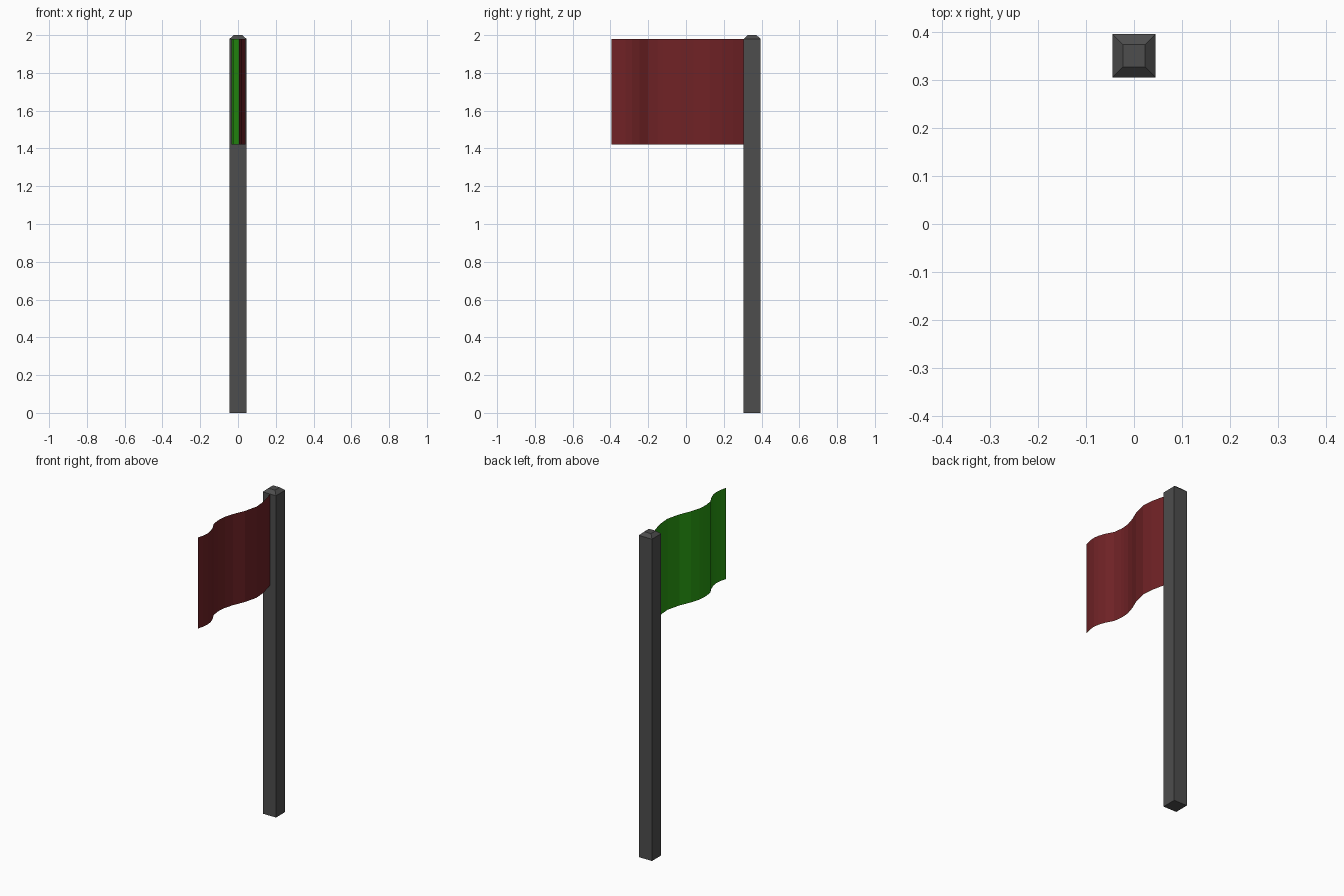
import bpy, bmesh

if "Cube" in bpy.data.objects:
    bpy.data.objects.remove(bpy.data.objects["Cube"])


def material(name, rgb):
    m = bpy.data.materials.new(name)
    m.diffuse_color = (*rgb, 1)
    m.use_nodes = True
    m.node_tree.nodes["Principled BSDF"].inputs["Base Color"].default_value = m.diffuse_color
    return m


def add_object(name, bm, mat):
    mesh = bpy.data.meshes.new(name)
    bm.to_mesh(mesh)
    bm.free()
    mesh.materials.append(mat)
    ob = bpy.data.objects.new(name, mesh)
    bpy.context.collection.objects.link(ob)
    return ob


# Square pole with a bevelled cap, built from stacked square rings
POLE_Y = 0.35
bm = bmesh.new()
rings = []
for half, z in ((0.045, 0), (0.045, 1.98), (0.023, 2.0)):
    rings.append([bm.verts.new((sx * half, POLE_Y + sy * half, z))
                  for sx, sy in ((-1, -1), (1, -1), (1, 1), (-1, 1))])
for low, high in zip(rings, rings[1:]):
    for i in range(4):
        j = (i + 1) % 4
        bm.faces.new((low[i], low[j], high[j], high[i]))
bm.faces.new(rings[0][::-1])
bm.faces.new(rings[-1])
add_object("pole", bm, material("dark_grey", (0.075, 0.075, 0.075)))

# Wave of the cloth seen from above, from the pole to the free end (x, y)
WAVE = [(0.005, 0.305), (0.021, 0.25), (0.034, 0.19), (0.039, 0.125),
        (0.018, 0.04), (-0.012, -0.03), (-0.029, -0.087), (-0.033, -0.125),
        (-0.033, -0.15), (-0.026, -0.20), (-0.001, -0.245), (0.013, -0.285),
        (0.018, -0.32), (0.014, -0.36), (0.005, -0.395)]


def flag_sheet(name, shift, mat, flip):
    bm = bmesh.new()
    cols = [[bm.verts.new((x + shift, y, z)) for z in (1.42, 1.98)] for x, y in WAVE]
    for a, b in zip(cols, cols[1:]):
        quad = (b[0], a[0], a[1], b[1])
        bm.faces.new(quad[::-1] if flip else quad)
    add_object(name, bm, mat)


# Two paper-thin layers of cloth back to back
flag_sheet("flag_front_layer", 0.0003, material("red", (0.16, 0.016, 0.019)), False)
flag_sheet("flag_back_layer", -0.0003, material("green", (0.022, 0.32, 0.006)), True)
